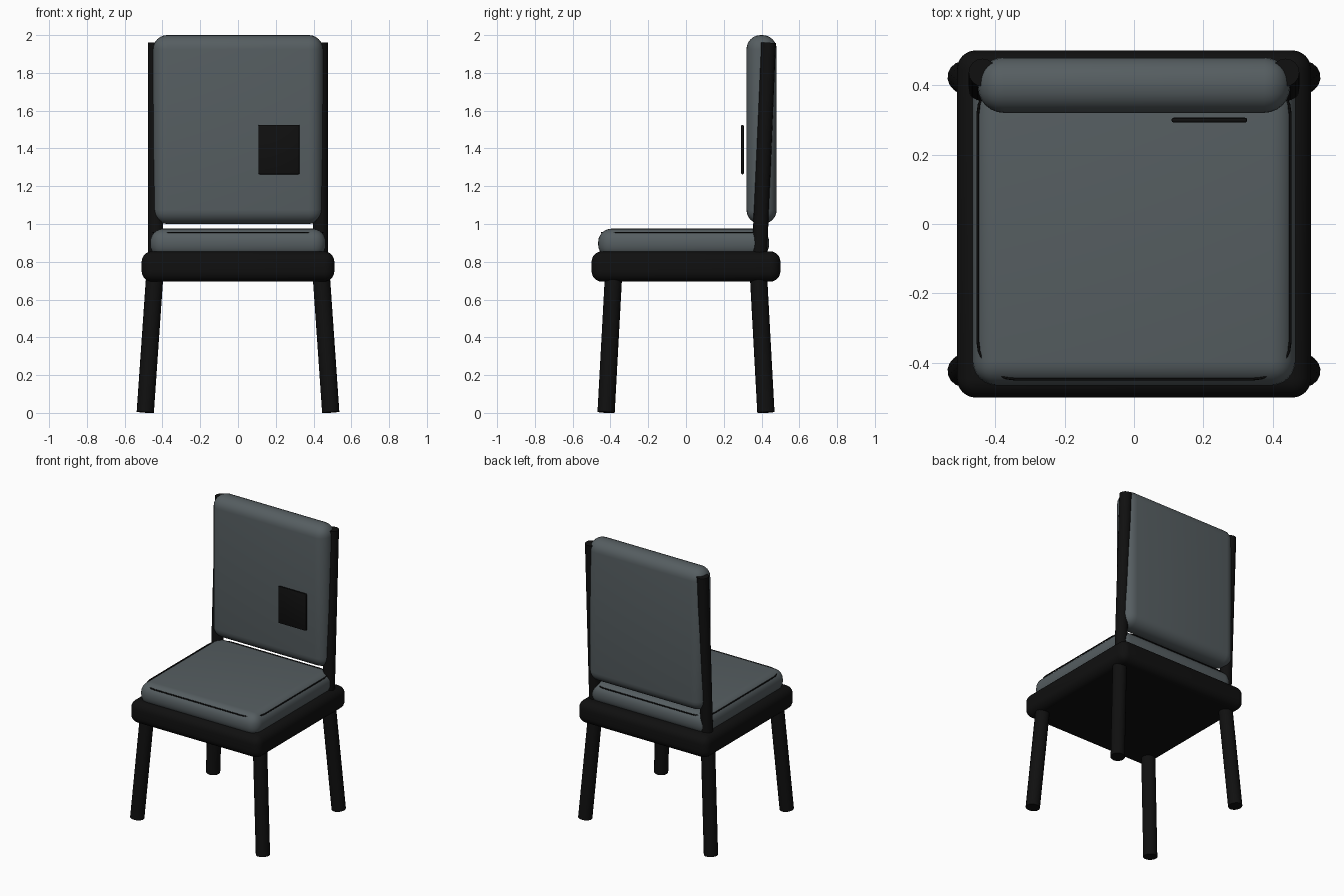
import bpy, math
from mathutils import Vector

if "Cube" in bpy.data.objects:
    bpy.data.objects.remove(bpy.data.objects["Cube"])


def make_material(name, rgb):
    m = bpy.data.materials.new(name)
    m.diffuse_color = (*rgb, 1.0)
    m.use_nodes = True
    m.node_tree.nodes["Principled BSDF"].inputs["Base Color"].default_value = m.diffuse_color
    return m


grey = make_material("slate grey fabric", (0.092, 0.111, 0.119))
black = make_material("black paint", (0.005, 0.005, 0.005))


def finish(ob, name, mat):
    ob.name = name
    ob.data.name = name
    ob.data.materials.append(mat)
    for o in bpy.context.selected_objects:
        o.select_set(False)
    ob.select_set(True)
    bpy.context.view_layer.objects.active = ob
    bpy.ops.object.shade_smooth_by_angle(angle=math.radians(40))
    return ob


def rounded_box(name, lo, hi, radius, mat, segments=6):
    """Box between two corners with all edges rounded."""
    lo, hi = Vector(lo), Vector(hi)
    bpy.ops.mesh.primitive_cube_add(size=1, location=(lo + hi) / 2)
    ob = bpy.context.object
    ob.scale = hi - lo
    bpy.ops.object.transform_apply(location=False, rotation=False, scale=True)
    bevel = ob.modifiers.new("rounding", 'BEVEL')
    bevel.width = radius
    bevel.segments = segments
    bevel.limit_method = 'NONE'
    bpy.ops.object.modifier_apply(modifier=bevel.name)
    return finish(ob, name, mat)


def rod(name, bottom, top, radius, mat):
    """Round bar between two points."""
    a, b = Vector(bottom), Vector(top)
    axis = b - a
    bpy.ops.mesh.primitive_cylinder_add(vertices=16, radius=radius, depth=axis.length,
                                        location=(a + b) / 2)
    ob = bpy.context.object
    ob.rotation_euler = axis.to_track_quat('Z', 'Y').to_euler()
    return finish(ob, name, mat)


# Seat: frame and cushion
rounded_box("seat_frame", (-0.51, -0.5, 0.695), (0.51, 0.5, 0.855), 0.055, black)
rounded_box("seat_cushion", (-0.465, -0.465, 0.82), (0.465, 0.44, 0.975), 0.07, grey)

# Piping: thin cord looped around the top edge of the cushion
x0, y0, y1, r = 0.45, -0.447, 0.425, 0.11
points = []
for cx, cy, start in ((x0 - r, y1 - r, 0), (r - x0, y1 - r, 90),
                      (r - x0, y0 + r, 180), (x0 - r, y0 + r, 270)):
    for i in range(7):
        a = math.radians(start + 15 * i)
        points.append((cx + r * math.cos(a), cy + r * math.sin(a), 0.955, 1))
curve = bpy.data.curves.new("cushion_piping", 'CURVE')
curve.dimensions = '3D'
curve.bevel_depth = 0.004
curve.bevel_resolution = 1
spline = curve.splines.new('POLY')
spline.points.add(len(points) - 1)
for p, co in zip(spline.points, points):
    p.co = co
spline.use_cyclic_u = True
piping = bpy.data.objects.new("cushion_piping", curve)
bpy.context.collection.objects.link(piping)
piping.select_set(True)
bpy.context.view_layer.objects.active = piping
for o in bpy.context.selected_objects:
    o.select_set(o == piping)
bpy.ops.object.convert(target='MESH')
finish(bpy.context.object, "cushion_piping", black)

# Backrest pad and the thin panel in front of it
rounded_box("backrest_pad", (-0.45, 0.32, 1.0), (0.45, 0.48, 2.0), 0.075, grey)
rounded_box("front_panel", (0.108, 0.292, 1.263), (0.326, 0.306, 1.525), 0.006, black, 2)

# Splayed legs and leaning back posts
for side, sx in (("left", -1), ("right", 1)):
    for end, sy in (("front", -1), ("back", 1)):
        rod(f"{end}_{side}_leg", (sx * 0.491, sy * 0.423, 0.003),
            (sx * 0.44, sy * 0.383, 0.74), 0.046, black)
    rod(f"{side}_back_post", (sx * 0.436, 0.386, 0.76),
        (sx * 0.436, 0.436, 1.96), 0.04, black)
